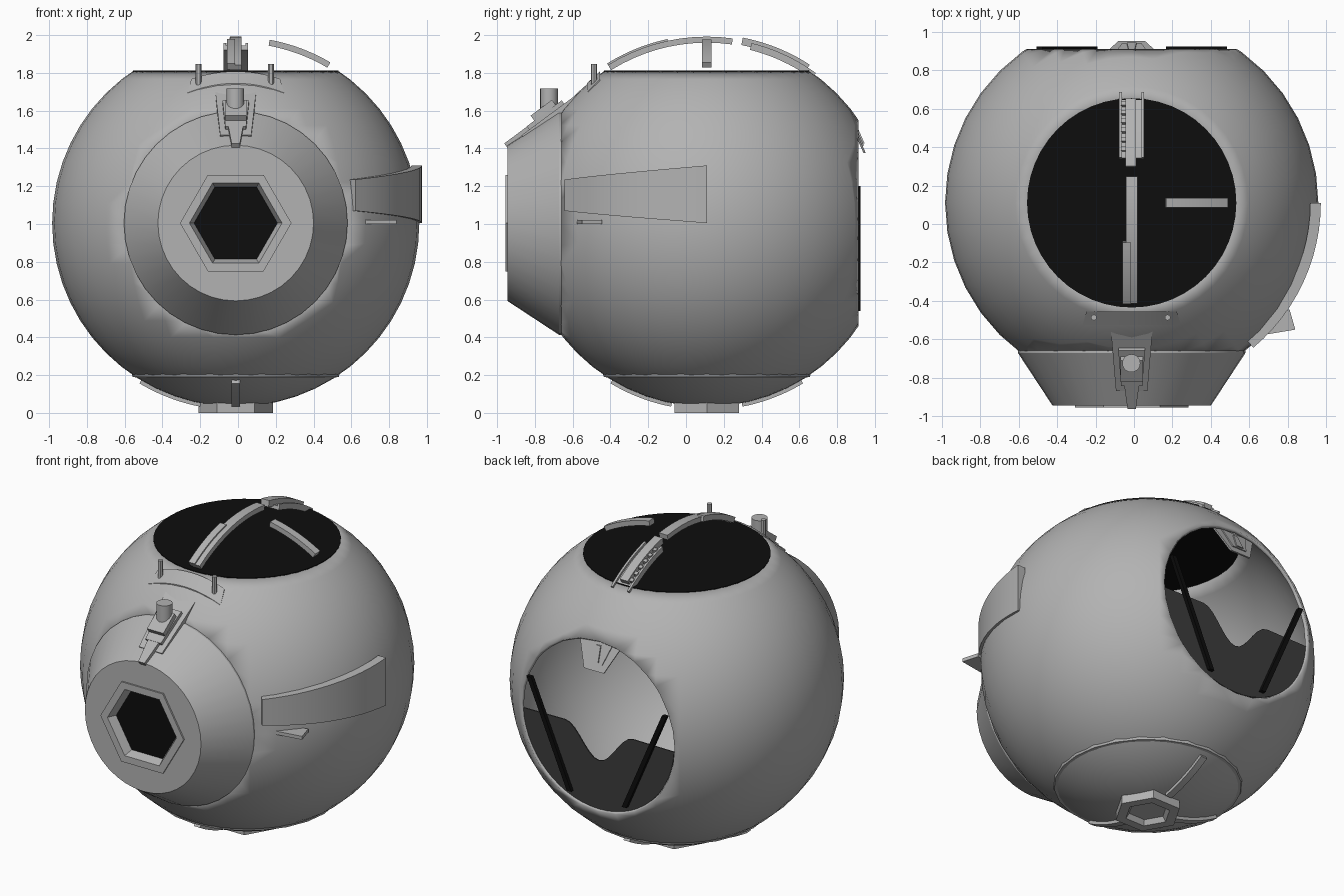
import bpy, bmesh
from math import sin, cos, pi, radians
from mathutils import Vector

if "Cube" in bpy.data.objects:
    bpy.data.objects.remove(bpy.data.objects["Cube"])

C = Vector((-0.012, 0.11, 1.005))   # centre of the spherical hull
R = 0.972


def material(name, v):
    m = bpy.data.materials.new(name)
    m.use_nodes = True
    m.diffuse_color = (v, v, v, 1)
    m.node_tree.nodes["Principled BSDF"].inputs["Base Color"].default_value = (v, v, v, 1)
    return m


GREY = material("hull grey", 0.45)
DARK = material("dark grey", 0.045)
BLACK = material("black", 0.004)


def finish(name, bm, mat, smooth=True, recalc=True):
    if recalc:
        bmesh.ops.recalc_face_normals(bm, faces=bm.faces)
    me = bpy.data.meshes.new(name)
    bm.to_mesh(me)
    bm.free()
    me.materials.append(mat)
    ob = bpy.data.objects.new(name, me)
    bpy.context.collection.objects.link(ob)
    if smooth:
        bpy.ops.object.select_all(action='DESELECT')
        bpy.context.view_layer.objects.active = ob
        ob.select_set(True)
        bpy.ops.object.shade_smooth_by_angle(angle=radians(30))
    return ob


def loft(name, sections, mat=GREY, caps=(True, True), smooth=True):
    """Skin a row of closed cross-sections."""
    bm = bmesh.new()
    rows = [[bm.verts.new(p) for p in s] for s in sections]
    n = len(rows[0])
    for a, b in zip(rows, rows[1:]):
        for i in range(n):
            j = (i + 1) % n
            bm.faces.new((a[i], a[j], b[j], b[i]))
    for cap, row in zip(caps, (rows[0], rows[-1])):
        if cap:
            bm.faces.new(row)
    return finish(name, bm, mat, smooth)


def lathe(name, profile, segs, axis, mat=GREY, caps=(False, False), centre=C):
    """Turn (radius, position) pairs round the y or z axis through a centre."""
    rings = []
    for r, h in profile:
        ring = []
        for i in range(segs):
            a = 2 * pi * i / segs
            u, v = r * cos(a), r * sin(a)
            ring.append((centre.x + u, h, centre.z + v) if axis == 'y'
                        else (centre.x + u, centre.y + v, h))
        rings.append(ring)
    return loft(name, rings, mat, caps)


def arc_strip(name, azimuth, t0, t1, half, r0, r1, off=0.0, steps=10):
    """Bar bent over the hull, from tilt t0 to t1 away from straight up."""
    az = radians(azimuth)
    out, side = Vector((cos(az), sin(az), 0)), Vector((-sin(az), cos(az), 0))
    secs = []
    for k in range(steps + 1):
        t = radians(t0 + (t1 - t0) * k / steps)
        n = out * sin(t) + Vector((0, 0, cos(t)))
        secs.append([C + n * r + side * (off + w)
                     for r, w in ((r0, -half), (r1, -half), (r1, half), (r0, half))])
    return loft(name, secs)


# Hollow hull, sliced flat at the top, front and back
bm = bmesh.new()
bmesh.ops.create_uvsphere(bm, u_segments=40, v_segments=28, radius=R)
bmesh.ops.translate(bm, verts=bm.verts, vec=C)
for co, no in (((0, 0, 1.81), (0, 0, 1)), ((0, 0.912, 0), (0, 1, 0)), ((0, -0.67, 0), (0, -1, 0))):
    bmesh.ops.bisect_plane(bm, geom=bm.verts[:] + bm.edges[:] + bm.faces[:],
                           plane_co=co, plane_no=no, clear_outer=True)
hull = finish("hull", bm, GREY, recalc=False)
shell = hull.modifiers.new("shell", 'SOLIDIFY')
shell.thickness = 0.02
shell.offset = -1

# Black top plate
lathe("top_plate", [(0.545, 1.80), (0.545, 1.812)], 48, 'z', BLACK, (True, True))

# Front cone with hexagonal port
lathe("front_cone", [(0.592, -0.66), (0.592, -0.672), (0.412, -0.946), (0.252, -0.946)], 40, 'y')
lathe("port_frame", [(0.295, -0.94), (0.295, -0.956), (0.245, -0.956), (0.22, -0.90)], 6, 'y')
lathe("port_glass", [(0.222, -0.895), (0.222, -0.902)], 6, 'y', BLACK, (True, True))

# Bottom rim and hexagonal foot
lathe("bottom_rim", [(0.52, 0.212), (0.552, 0.212), (0.545, 0.19), (0.50, 0.185)], 24, 'z')
lathe("foot", [(0.197, 0.07), (0.197, 0), (0.135, 0), (0.115, 0.03)], 6, 'z', caps=(False, True))
for label, az in (("side", 180), ("front", -90), ("back", 90)):
    arc_strip("bottom_strip_" + label, az, 149, 169, 0.022, 0.95, 0.99)

# Strips over the top plate
arc_strip("top_front_strip", -90, -8, 32, 0.03, 0.955, 0.987)
arc_strip("top_front_overlay", -90, 12, 32, 0.022, 0.96, 0.996, -0.025)
arc_strip("top_side_strip", 0, 10.5, 30.5, 0.025, 0.955, 0.987)

# Ribbed strip at the back of the top
arc_strip("ribbed_base", 90, 14, 36, 0.065, 0.945, 0.968)
arc_strip("ribbed_bar", 90, 11, 33, 0.028, 0.96, 1.0, 0.005)
for s in (-1, 1):
    arc_strip("ribbed_rail", 90, 14, 36, 0.007, 0.96, 0.982, s * 0.058)
for k in range(6):
    arc_strip("rib", 90, 16 + 3 * k, 17.3 + 3 * k, 0.014, 0.96, 0.99, 0.042, 1)

# Curved side plate, growing taller toward the middle
secs = []
for k in range(13):
    f = k / 12
    a = radians(-50 * (1 - f))
    lo, hi = 1.07 - 0.065 * f, 1.235 + 0.075 * f
    secs.append([(C.x + r * cos(a), C.y + r * sin(a), z)
                 for r, z in ((0.93, lo), (0.985, lo), (0.985, hi), (0.93, hi))])
loft("side_plate", secs)

# Small flat fin below the side plate
fin = [(0.66, -0.58), (0.84, -0.55), (0.81, -0.445), (0.70, -0.47)]
loft("side_fin", [[(x, y, z) for x, y in fin] for z in (1.0, 1.022)])


# Sighting block lying on the slope above the port
def slope(x, u, h):
    return Vector((C.x + x, -0.87, 1.47)) + Vector((0, 0.803, 0.596)) * u + Vector((0, -0.596, 0.803)) * h


def slope_block(name, u0, u1, w0, w1, h0, h1):
    loft(name, [[slope(-w0, u0, h), slope(w0, u0, h), slope(w1, u1, h), slope(-w1, u1, h)]
                for h in (h0, h1)])


slope_block("sight_base", 0, 0.386, 0.082, 0.108, -0.06, 0.0)
slope_block("sight_step", 0.05, 0.28, 0.055, 0.07, 0, 0.022)
slope_block("sight_block", 0.10, 0.24, 0.058, 0.058, 0.02, 0.055)
slope_block("sight_tongue", -0.10, 0.08, 0.022, 0.042, -0.02, 0.02)
post_centre = Vector((C.x - 0.002, -0.725, 0))
lathe("sight_post", [(0.047, 1.55), (0.047, 1.718)], 20, 'z', caps=(True, True), centre=post_centre)

# Bowed bar with two pins
secs = []
for k in range(13):
    f = k / 6 - 1
    drop = 0.05 * f * f
    secs.append([(C.x + 0.255 * f, -0.525, 1.70 - drop * 0.6), (C.x + 0.255 * f, -0.525, 1.745 - drop),
                 (C.x + 0.235 * f, -0.455, 1.808 - drop * 0.8), (C.x + 0.235 * f, -0.455, 1.74 - drop)])
loft("bowed_bar", secs)
for s in (-1, 1):
    lathe("bar_pin", [(0.015, 1.72), (0.015, 1.848)], 12, 'z', caps=(True, True),
          centre=Vector((C.x - 0.005 + s * 0.192, -0.487, 0)))

# Dark half panel across the back opening, with a dip in the middle
rim = 0.535
outline = [(rim * cos(a), rim * sin(a)) for a in (radians(183 + 174 * k / 28) for k in range(29))]
outline += [(0.24 - 0.48 * k / 14, -0.125 - 0.1 * cos(2 * pi * (k / 14 - 0.5))) for k in range(15)]
loft("back_panel", [[(C.x + x, y, C.z + z) for x, z in outline] for y in (0.895, 0.902)],
     DARK, smooth=False)

# Slanted black bars on both sides of the opening
for s in (-1, 1):
    loft("back_bar", [[(C.x + s * (x + d), y, z) for d, y in
                       ((-0.016, 0.90), (0.016, 0.90), (0.016, 0.925), (-0.016, 0.925))]
                      for x, z in ((0.48, 1.20), (0.195, 0.54))], BLACK)


# Tilted latch plate at the top of the back opening
def latch(name, top, bottom, w0, w1, lift):
    def at(x, f, d):
        return (C.x + x, 0.862 + 0.09 * f + d, 1.58 - 0.205 * f)
    loft(name, [[at(-w0, top, d), at(w0, top, d), at(w1, bottom, d), at(-w1, bottom, d)]
                for d in (lift - 0.012, lift)])


latch("latch_plate", 0, 1, 0.17, 0.07, 0)
latch("latch_inset", 0.2, 0.8, 0.09, 0.05, 0.008)
latch("latch_tab", 0.3, 0.75, 0.015, 0.025, 0.016)
